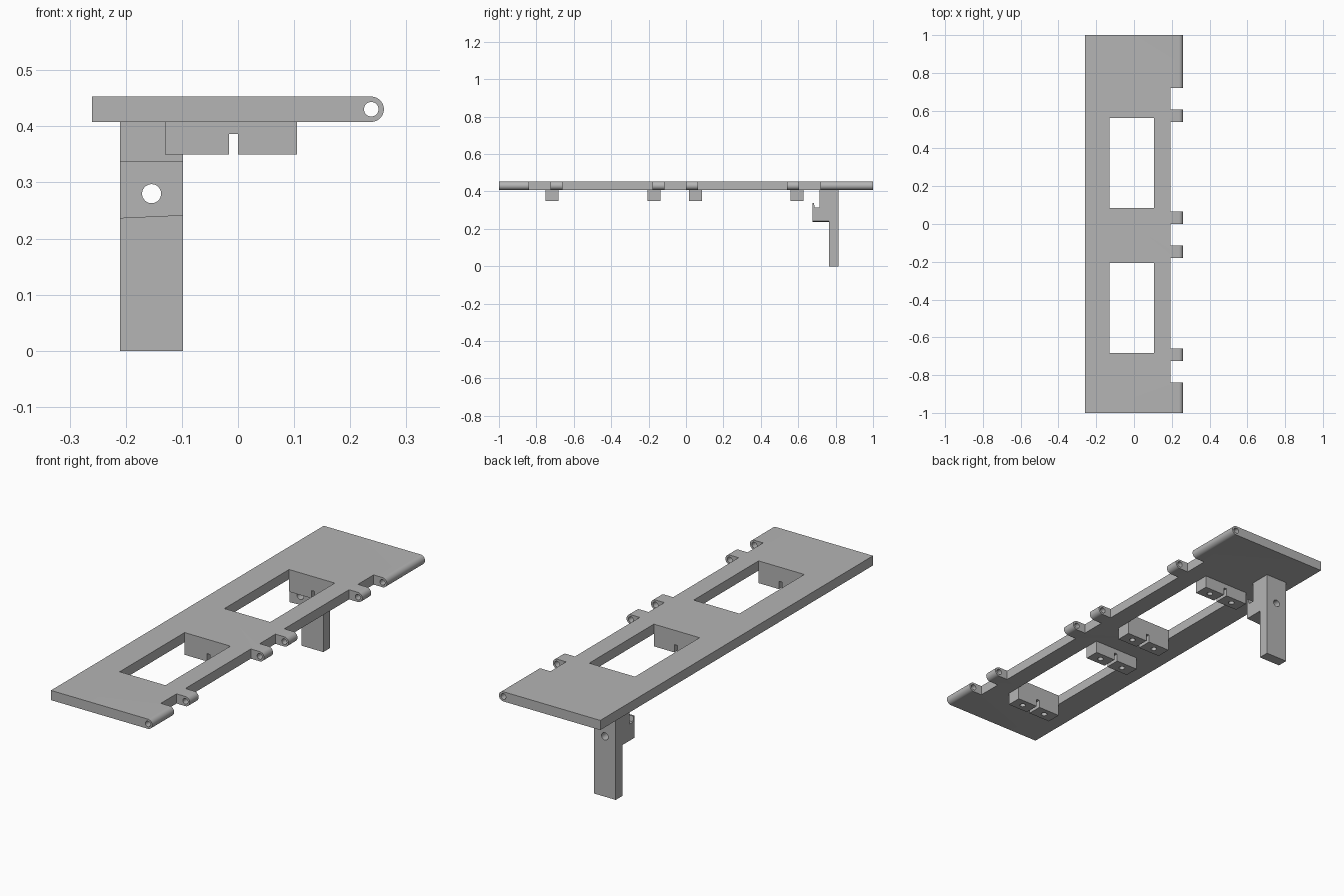
import bpy, bmesh
from math import pi, sin, cos, radians
from mathutils import Vector, Matrix

if "Cube" in bpy.data.objects:
    bpy.data.objects.remove(bpy.data.objects["Cube"])

grey = bpy.data.materials.new("plain grey")
grey.use_nodes = True
grey.diffuse_color = (0.46, 0.46, 0.46, 1)
grey.node_tree.nodes["Principled BSDF"].inputs["Base Color"].default_value = (0.46, 0.46, 0.46, 1)


def make_object(name, bm):
    bmesh.ops.recalc_face_normals(bm, faces=bm.faces)
    mesh = bpy.data.meshes.new(name)
    bm.to_mesh(mesh)
    bm.free()
    mesh.materials.append(grey)
    obj = bpy.data.objects.new(name, mesh)
    bpy.context.collection.objects.link(obj)
    return obj


def prism(name, points, direction):
    """Extrude a flat outline along a vector."""
    bm = bmesh.new()
    face = bm.faces.new([bm.verts.new(p) for p in points])
    new = bmesh.ops.extrude_face_region(bm, geom=[face])["geom"]
    moved = [g for g in new if isinstance(g, bmesh.types.BMVert)]
    bmesh.ops.translate(bm, verts=moved, vec=Vector(direction))
    return make_object(name, bm)


def box(bm, low, high):
    low, high = Vector(low), Vector(high)
    bmesh.ops.create_cube(bm, size=1, matrix=Matrix.Translation((low + high) / 2)
                          @ Matrix.Diagonal((*(high - low), 1)))


def rod(bm, centre, radius, length, along_y):
    turn = Matrix.Rotation(pi / 2 if along_y else 0, 4, "X")
    bmesh.ops.create_cone(bm, cap_ends=True, segments=32, radius1=radius, radius2=radius,
                          depth=length, matrix=Matrix.Translation(centre) @ turn)


def cut(obj, bm):
    """Subtract the shapes in bm, then shade the result."""
    cutter = make_object("cutter", bm)
    cutter.hide_render = True
    mod = obj.modifiers.new("cut", "BOOLEAN")
    mod.operation, mod.solver, mod.object = "DIFFERENCE", "EXACT", cutter
    bpy.ops.object.select_all(action="DESELECT")
    bpy.context.view_layer.objects.active = obj
    obj.select_set(True)
    bpy.ops.object.modifier_apply(modifier=mod.name)
    bpy.data.objects.remove(cutter)
    bpy.ops.object.shade_smooth_by_angle(angle=radians(30))


BOTTOM, TOP = 0.408, 0.453
RADIUS = (TOP - BOTTOM) / 2
PIN_X, PIN_Z = 0.26 - RADIUS, BOTTOM + RADIUS
WINDOWS = [(-0.682, -0.206), (0.086, 0.56)]

# Plate with a rounded hinge edge
outline = [(-0.26, -1, TOP), (-0.26, -1, BOTTOM)]
for i in range(25):
    a = -pi / 2 + pi * i / 24
    outline.append((PIN_X + RADIUS * cos(a), -1, PIN_Z + RADIUS * sin(a)))
plate = prism("hinged_plate", outline, (0, 2, 0))

# Windows and the gaps between hinge knuckles
bm = bmesh.new()
for y0, y1 in WINDOWS:
    box(bm, (-0.13, y0, 0.3), (0.105, y1, 0.6))
for y0, y1 in [(-0.84, -0.725), (-0.66, -0.18), (-0.115, 0), (0.065, 0.54), (0.605, 0.72)]:
    box(bm, (0.192, y0, 0.3), (0.4, y1, 0.6))
cut(plate, bm)
bm = bmesh.new()
rod(bm, (PIN_X, 0, PIN_Z), 0.013, 2.2, True)
cut(plate, bm)

# Slotted mounting blocks at both ends of each window
number = 0
for y0, y1 in WINDOWS:
    for start in (y0 - 0.069, y1):
        number += 1
        block = [(-0.13, 0.35), (-0.016, 0.35), (-0.016, 0.386), (0, 0.386),
                 (0, 0.35), (0.105, 0.35), (0.105, BOTTOM), (-0.13, BOTTOM)]
        obj = prism(f"mounting_block_{number}", [(x, start, z) for x, z in block], (0, 0.069, 0))
        bm = bmesh.new()
        for x in (-0.073, 0.053):
            rod(bm, (x, start + 0.0345, 0.35), 0.013, 0.1, False)
        cut(obj, bm)

# Leg with a hooked catch and a cross hole
side = [(0.815, 0), (0.815, BOTTOM), (0.715, BOTTOM), (0.715, 0.313), (0.688, 0.313),
        (0.684, 0.338), (0.676, 0.338), (0.676, 0.236), (0.765, 0.236), (0.765, 0)]
leg = prism("hooked_leg", [(-0.21, y, z) for y, z in side], (0.112, 0, 0))
for v in leg.data.vertices:
    if v.co.x > -0.15 and abs(v.co.z - 0.236) < 0.001:
        v.co.z += 0.005
bm = bmesh.new()
rod(bm, (-0.154, 0.75, 0.28), 0.017, 0.4, True)
cut(leg, bm)
